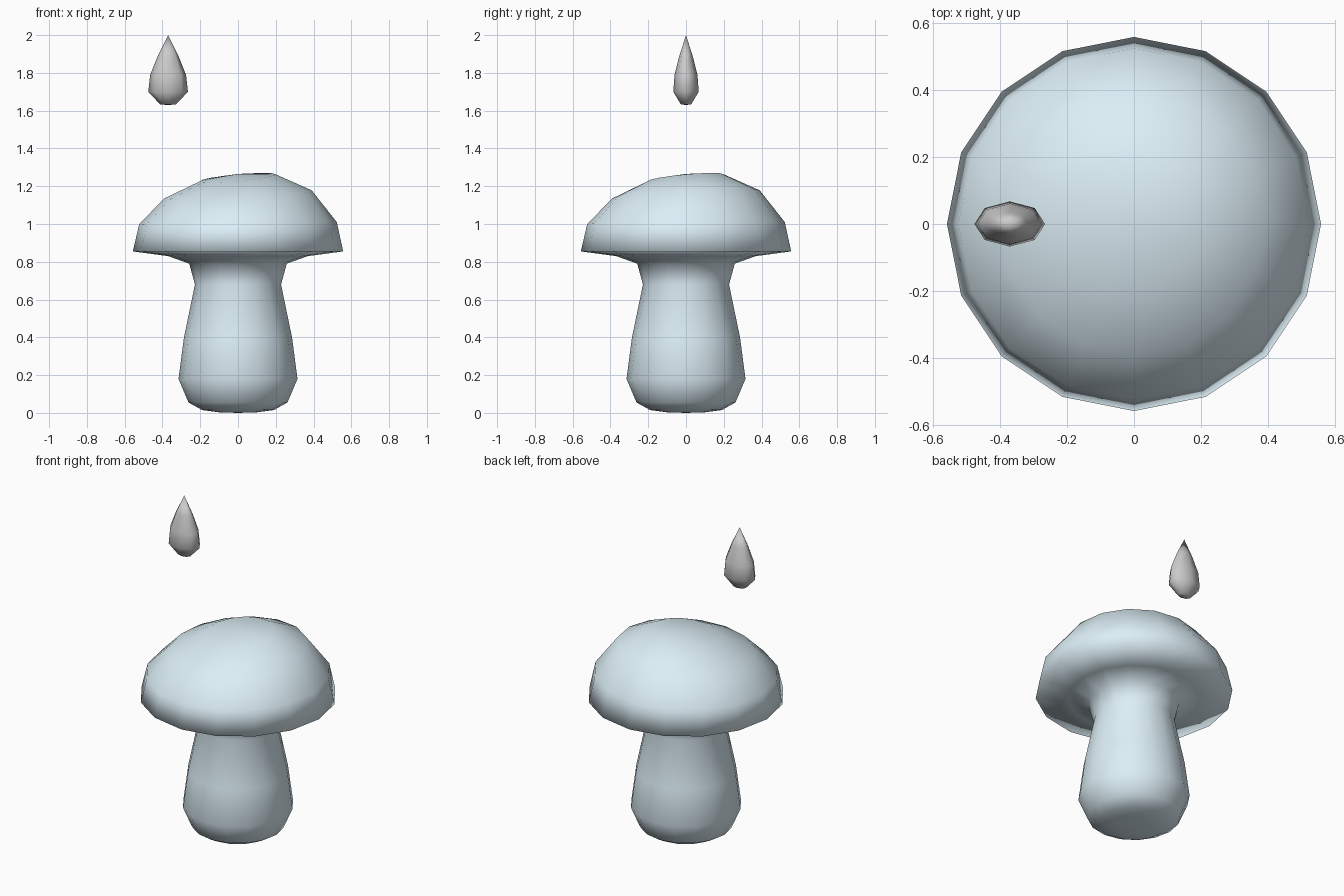
import bpy
import bmesh
from math import cos, sin, tau

if "Cube" in bpy.data.objects:
    bpy.data.objects.remove(bpy.data.objects["Cube"])


def lathe(name, profile, sides, loc=(0, 0, 0), squash=1.0):
    """Spin (radius, height, lean) rings; zero radius makes a pole. Lean tilts a ring toward +x +y."""
    bm = bmesh.new()
    rings = []
    for r, z, lean in profile:
        count = sides if r > 0 else 1
        ring = []
        for i in range(count):
            x, y = r * cos(tau * i / sides), r * sin(tau * i / sides)
            ring.append(bm.verts.new((x, y * squash, z + lean * (x + y))))
        rings.append(ring)
    for a, b in zip(rings, rings[1:]):
        for i in range(sides):
            j = (i + 1) % sides
            if len(a) == 1:
                bm.faces.new((a[0], b[j], b[i]))
            elif len(b) == 1:
                bm.faces.new((a[i], a[j], b[0]))
            else:
                bm.faces.new((a[i], a[j], b[j], b[i]))
    bmesh.ops.recalc_face_normals(bm, faces=bm.faces)
    for f in bm.faces:
        f.smooth = True
    mesh = bpy.data.meshes.new(name)
    bm.to_mesh(mesh)
    bm.free()
    obj = bpy.data.objects.new(name, mesh)
    obj.location = loc
    bpy.context.collection.objects.link(obj)
    return obj


# Mushroom: stem, flared underside and slightly lopsided cap in one skin
stem = [(0, 0.0), (0.10, 0.003), (0.19, 0.015), (0.262, 0.055), (0.315, 0.18),
        (0.286, 0.40), (0.228, 0.68), (0.258, 0.79), (0.37, 0.83), (0.557, 0.855)]
cap = [(0.523, 1.005, 0.01), (0.39, 1.157, 0.055),
       (0.20, 1.245, 0.09), (0, 1.265, 0)]
mushroom = lathe("mushroom", [(r, z, 0) for r, z in stem] + cap, 16)

blue = bpy.data.materials.new("pale_blue")
blue.diffuse_color = (0.72, 0.86, 0.93, 1)
blue.use_nodes = True
blue.node_tree.nodes["Principled BSDF"].inputs["Base Color"].default_value = blue.diffuse_color
mushroom.data.materials.append(blue)

# Flattened droplet hovering above the cap
drop = [(0, 1.63), (0.042, 1.633), (0.105, 1.70), (0.095, 1.79), (0.055, 1.89), (0, 2.0)]
lathe("droplet", [(r, z, 0) for r, z in drop], 8, (-0.37, 0, 0), 0.64)
